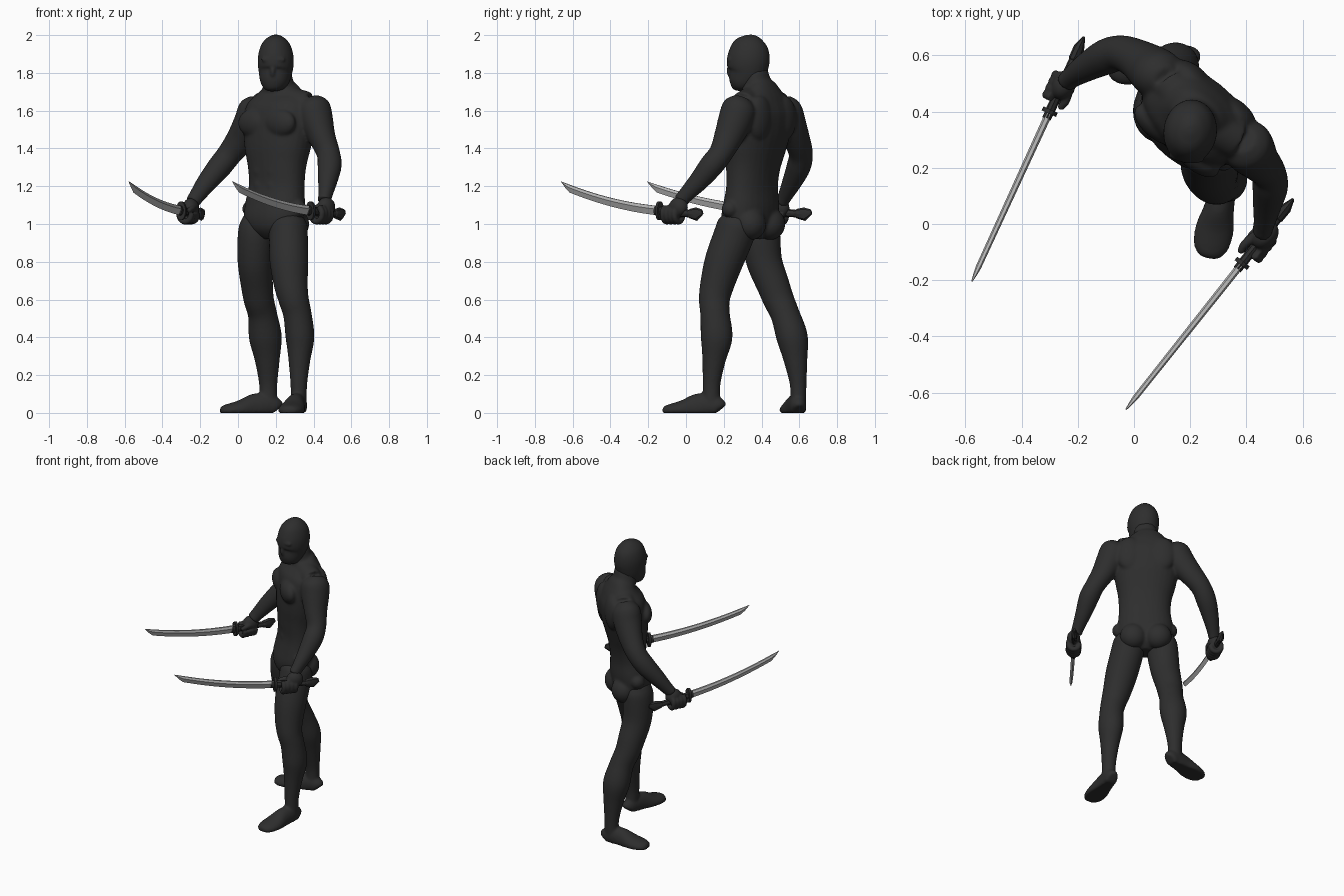
import bpy, bmesh, math
from mathutils import Vector, Matrix


def material(name, rgb):
    m = bpy.data.materials.new(name)
    m.diffuse_color = (*rgb, 1)
    return m


DARK = material("charcoal", (0.027, 0.027, 0.027))
STEEL = material("steel grey", (0.48, 0.48, 0.48))
U = Vector((.77, -.63, 0))     # towards the figure's left side
F = Vector((-.63, -.77, 0))    # the way the chest faces
X, Y = Vector((1, 0, 0)), Vector((0, 1, 0))


def spline(pts, steps):
    """Catmull-Rom through tuples (x, y, z, a, b)."""
    pts = [Vector(p) for p in pts]
    out = []
    for i in range(len(pts) - 1):
        p0, p1, p2 = pts[max(i - 1, 0)], pts[i], pts[i + 1]
        p3 = pts[min(i + 2, len(pts) - 1)]
        for k in range(steps):
            t = k / steps
            out.append(p1 + (p2 - p0) * (.5 * t) + (2 * p0 - 5 * p1 + 4 * p2 - p3) * (.5 * t * t)
                       + (3 * p1 - p0 - 3 * p2 + p3) * (.5 * t ** 3))
    return out + [pts[-1]]


def loft(bm, pts, side, n=28, steps=5, power=2.0, floor=-9):
    """Tube through stations; a = half width along side, b = half depth."""
    st = spline(pts, steps)
    rings = []
    for i, s in enumerate(st):
        p = Vector(s[:3])
        t = (Vector(st[min(i + 1, len(st) - 1)][:3]) - Vector(st[max(i - 1, 0)][:3])).normalized()
        a = (side - t * side.dot(t)).normalized()
        b = t.cross(a)
        ring = []
        for k in range(n):
            c, d = math.cos(math.tau * k / n), math.sin(math.tau * k / n)
            c, d = (math.copysign(abs(v) ** (2 / power), v) for v in (c, d))
            v = p + a * c * max(s[3], .004) + b * d * max(s[4], .004)
            v.z = max(v.z, floor)
            ring.append(bm.verts.new(v))
        rings.append(ring)
    for r, q in zip(rings, rings[1:]):
        for k in range(n):
            bm.faces.new((r[k], r[(k + 1) % n], q[(k + 1) % n], q[k]))
    bm.faces.new(rings[0][::-1])
    bm.faces.new(rings[-1])


def ball(bm, c, r, side=U):
    """Ellipsoid with radii (side, front, up)."""
    side = side.normalized()
    f = Vector((side.y, -side.x, 0))
    rot = Matrix((side, f, Vector((0, 0, 1)))).transposed().to_4x4()
    bmesh.ops.create_uvsphere(bm, u_segments=24, v_segments=16, radius=1,
                              matrix=Matrix.Translation(c) @ rot @ Matrix.Diagonal((*r, 1)))


def finish(bm, name, mats, voxel=None, smooth=4):
    bmesh.ops.recalc_face_normals(bm, faces=bm.faces)
    me = bpy.data.meshes.new(name)
    bm.to_mesh(me)
    bm.free()
    for m in mats:
        me.materials.append(m)
    ob = bpy.data.objects.new(name, me)
    bpy.context.collection.objects.link(ob)
    if voxel:
        r = ob.modifiers.new("fuse", 'REMESH')
        r.mode, r.voxel_size, r.use_smooth_shade = 'VOXEL', voxel, True
        s = ob.modifiers.new("soften", 'SMOOTH')
        s.factor, s.iterations = .5, smooth
    return ob


def at(u, f, z, c=(.205, .36)):
    return Vector((c[0], c[1], z)) + U * u + F * f


# Arm paths, guard position, sword tip and palm for each side
ARMS = {
    "left": ([(.385, .30, 1.66, .05, .05), (.398, .285, 1.62, .088, .09), (.415, .262, 1.55, .089, .092),
              (.445, .225, 1.46, .072, .078), (.478, .185, 1.375, .062, .064), (.485, .135, 1.31, .064, .064),
              (.475, .07, 1.23, .052, .054), (.463, .0, 1.155, .038, .042), (.455, -.03, 1.12, .036, .04)],
             (.385, -.14), (-.03, -.662), (.468, -.04, 1.09)),
    "right": ([(.115, .51, 1.655, .05, .05), (.095, .525, 1.61, .085, .09), (.07, .545, 1.54, .089, .092),
               (.015, .585, 1.45, .072, .078), (-.045, .608, 1.37, .064, .066), (-.1, .595, 1.3, .064, .064),
               (-.165, .56, 1.22, .052, .054), (-.22, .523, 1.145, .038, .042), (-.24, .505, 1.115, .036, .04)],
              (-.3, .40), (-.575, -.2), (-.25, .495, 1.085)),
}

# Torso and arms, fused with chest, back and hip shapes
bm = bmesh.new()
loft(bm, [(.19, .335, .92, .05, .06), (.19, .335, .96, .125, .10), (.19, .335, 1.02, .172, .12),
          (.197, .345, 1.10, .177, .117), (.205, .35, 1.2, .165, .106), (.207, .355, 1.3, .17, .116),
          (.21, .365, 1.4, .192, .132), (.217, .378, 1.5, .208, .142), (.222, .388, 1.6, .205, .138),
          (.225, .392, 1.66, .175, .112), (.222, .388, 1.705, .12, .088), (.215, .375, 1.74, .083, .075),
          (.21, .36, 1.80, .07, .074)], U, power=2.2)
for s, tip in ((1, (.365, .30, 1.635)), (-1, (.125, .50, 1.63))):
    ball(bm, at(s * .09, .083, 1.535), (.10, .05, .075))         # chest
    ball(bm, at(s * .10, -.122, 1.56), (.09, .05, .12))          # shoulder blade
    ball(bm, at(s * .08, -.045, 1.0), (.085, .078, .085))        # buttock
    ball(bm, at(s * .168, .01, 1.08, (.2, .345)), (.04, .045, .045))  # hip knob
    loft(bm, [(.215, .375, 1.695, .07, .058), (*((Vector(tip) + Vector((.215, .375, 1.69))) / 2), .07, .062),
              (*tip, .07, .065)], F)                             # neck-to-shoulder muscle
    for z in (1.2, 1.28, 1.36):
        ball(bm, at(s * .04, .084, z), (.042, .033, .045))       # stomach
for name, (st, guard, tip, palm) in ARMS.items():
    loft(bm, st, X if name == "left" else Y)
finish(bm, "torso_and_arms", [DARK], .008, 9)

# Masked head, turned a little to the figure's right
bm = bmesh.new()
HX = Vector((.99, -.14, 0))
loft(bm, [(.188, .282, 1.705, .03, .025), (.188, .285, 1.72, .054, .05), (.191, .297, 1.75, .074, .076),
          (.197, .322, 1.80, .088, .102), (.2, .328, 1.85, .095, .113), (.2, .333, 1.90, .092, .110),
          (.2, .335, 1.95, .076, .092), (.2, .337, 1.985, .047, .058), (.2, .337, 2.002, .015, .018)], HX)
ball(bm, (.184, .229, 1.81), (.014, .014, .032), HX)             # nose
ball(bm, (.186, .236, 1.87), (.065, .018, .02), HX)              # brow
finish(bm, "head", [DARK], .007, 5)

# Legs and feet
LEGS = {
    "left": ([(.265, .285, 1.05, .07, .075), (.265, .275, 1.0, .1, .105), (.267, .25, .93, .103, .107),
              (.27, .2, .8, .102, .102), (.28, .165, .68, .09, .09), (.295, .15, .6, .08, .082),
              (.315, .154, .52, .075, .078), (.328, .162, .4, .076, .084), (.325, .148, .28, .058, .062),
              (.322, .135, .15, .044, .047), (.322, .135, .05, .042, .047)], (.33, .185), (.265, -.122)),
    "right": ([(.1, .4, 1.05, .065, .075), (.098, .395, 1.0, .088, .1), (.093, .395, .93, .095, .105),
               (.09, .415, .8, .092, .095), (.1, .46, .68, .085, .087), (.11, .49, .6, .08, .082),
               (.13, .525, .52, .077, .077), (.145, .562, .4, .087, .083), (.155, .58, .28, .066, .063),
               (.16, .594, .15, .048, .044), (.16, .594, .05, .047, .042)], (.212, .598), (-.094, .552)),
}
for name, (st, heel, toe) in LEGS.items():
    bm = bmesh.new()
    loft(bm, st, X)
    h, t = Vector((*heel, 0)), Vector((*toe, 0))
    d = (t - h).normalized()
    rows = [(0, .024, .02, .03), (.04, .04, .03, .05), (.2, .047, .04, .065), (.42, .054, .03, .07),
            (.65, .068, .018, .05), (.85, .064, .012, .037), (.96, .044, .01, .028), (1, .022, .01, .016)]
    loft(bm, [(*(h.lerp(t, k).xy), z, w, b) for k, w, z, b in rows], Vector((-d.y, d.x, 0)), floor=0)
    finish(bm, name + "_leg", [DARK], .008, 5)

# Hands curled round the grips, and the swords
for name, (st, guard, tip, palm) in ARMS.items():
    g = Vector((*guard, 1.07))
    d = (Vector((*tip, 1.07)) - g).normalized()
    w = Vector((-d.y, d.x, 0))
    bm = bmesh.new()
    ball(bm, palm, (.042, .055, .052), w)
    out = 1 if name == "left" else -1          # outer side of the hand
    for i in range(4):
        c = g - d * (.05 + .026 * i) - Vector((0, 0, .016))
        arc = [math.radians(65 - 50 * k) for k in range(6)]
        loft(bm, [(*(c + w * out * math.cos(a) * .036 + Vector((0, 0, math.sin(a) * .042))), .016, .016)
                  for a in arc], d, n=12)
    c = Vector(palm)
    loft(bm, [(*(c - w * out * .02), .02, .02), (*(g - d * .06 - w * out * .035 + Vector((0, 0, .012))), .016, .016),
              (*(g - d * .025 - w * out * .028), .012, .012)], Vector((0, 0, 1)), n=12)
    finish(bm, name + "_hand", [DARK], .006, 3)

    # Blade: +x runs to the tip, the guard is at the origin
    bm = bmesh.new()
    L, N, rings = .665, 24, []
    for i in range(N + 1):
        t = i / N
        z = .05 * t + .085 * t * t
        hw = .025 - .005 * t
        cut = max(0, (t - .93) / .07)          # slanted point
        top, low = z + hw, z - hw + cut * (2 * hw - .003)
        th = .013 * (1 - .25 * t) * (1 - .75 * cut)
        rings.append([bm.verts.new((t * L, y, zz)) for y, zz in
                      ((-th * .5, top), (th * .5, top), (th, (top * 2 + low) / 3), (0, low),
                       (-th, (top * 2 + low) / 3))])
    for r, q in zip(rings, rings[1:]):
        for k in range(5):
            bm.faces.new((r[k], r[(k + 1) % 5], q[(k + 1) % 5], q[k]))
    bm.faces.new(rings[0])
    bm.faces.new(rings[-1])
    blade = finish(bm, name + "_sword_blade", [STEEL])

    # Hilt: collar, guard, grip with flared pommel
    bm = bmesh.new()
    loft(bm, [(.028, 0, .003, .016, .026), (.008, 0, .001, .016, .026)], Y, n=12, steps=1)
    loft(bm, [(.008, 0, 0, .028, .05), (-.008, 0, 0, .028, .05)], Y, n=16, steps=1)
    loft(bm, [(-.006, 0, 0, .017, .024), (-.2, 0, -.015, .016, .02), (-.205, 0, -.015, .019, .025),
              (-.25, 0, -.018, .02, .036), (-.29, 0, -.006, .006, .014)], Y, n=8, steps=1)
    hilt = finish(bm, name + "_sword_hilt", [DARK])
    for ob in (blade, hilt):
        ob.matrix_world = Matrix.Translation(g) @ Matrix.Rotation(math.atan2(d.y, d.x), 4, 'Z')
        bpy.ops.object.select_all(action='DESELECT')
        ob.select_set(True)
        bpy.context.view_layer.objects.active = ob
        bpy.ops.object.shade_smooth_by_angle(angle=math.radians(25))
